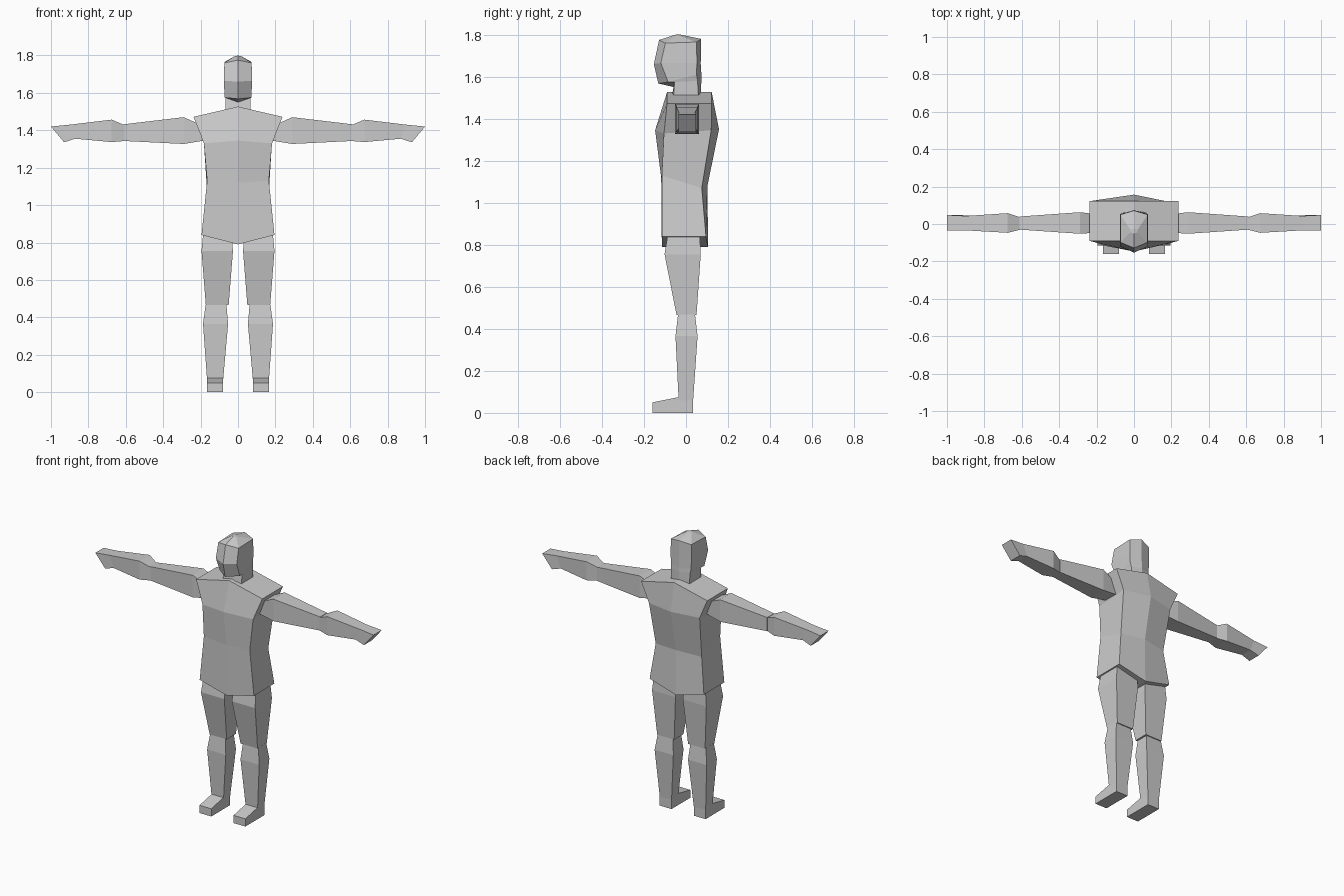
import bpy

if "Cube" in bpy.data.objects:
    bpy.data.objects.remove(bpy.data.objects["Cube"])

grey = bpy.data.materials.new("light_grey")
grey.diffuse_color = (0.6, 0.6, 0.6, 1)
grey.use_nodes = True
grey.node_tree.nodes["Principled BSDF"].inputs["Base Color"].default_value = grey.diffuse_color


def add_mesh(name, verts, faces):
    mesh = bpy.data.meshes.new(name)
    mesh.from_pydata(verts, [], faces)
    mesh.materials.append(grey)
    obj = bpy.data.objects.new(name, mesh)
    bpy.context.collection.objects.link(obj)
    # consistent outward normals
    bpy.context.view_layer.objects.active = obj
    obj.select_set(True)
    bpy.ops.object.mode_set(mode='EDIT')
    bpy.ops.mesh.select_all(action='SELECT')
    bpy.ops.mesh.normals_make_consistent(inside=False)
    bpy.ops.object.mode_set(mode='OBJECT')
    obj.select_set(False)
    return obj


def bridge(count, n):
    """Quads joining successive rings of n points."""
    return [(r * n + i, r * n + (i + 1) % n, (r + 1) * n + (i + 1) % n, (r + 1) * n + i)
            for r in range(count - 1) for i in range(n)]


def ridged_body(name, levels):
    """Six-sided loft; each level: half width, then (y, z) of front centre,
    front corner, back corner, back centre."""
    verts = []
    for w, fc, fs, bs, bc in levels:
        verts += [(0, *fc), (w, *fs), (w, *bs), (0, *bc), (-w, *bs), (-w, *fs)]
    faces = bridge(len(levels), 6)
    for o in (0, 6 * (len(levels) - 1)):
        faces += [(o, o + 1, o + 2, o + 3), (o + 3, o + 4, o + 5, o)]
    add_mesh(name, verts, faces)


def limb(name, rings):
    """Four-sided loft made on both sides of the body."""
    n = len(rings)
    faces = bridge(n, 4) + [(0, 1, 2, 3), tuple(range(4 * n - 4, 4 * n))]
    for side, s in (("left", 1), ("right", -1)):
        add_mesh(f"{side}_{name}", [(s * x, y, z) for r in rings for x, y, z in r], faces)


def flat(z, x0, x1, y0, y1):
    return [(x0, y0, z), (x1, y0, z), (x1, y1, z), (x0, y1, z)]


def upright(xb, xt, z0, z1, y0, y1):
    return [(xb, y0, z0), (xb, y1, z0), (xt, y1, z1), (xt, y0, z1)]


# Torso: hem, waist, chest, shoulders
ridged_body("torso", [
    (0.195, (-0.115, 0.79), (-0.115, 0.84), (0.095, 0.84), (0.105, 0.79)),
    (0.165, (-0.118, 1.12), (-0.115, 1.13), (0.075, 1.07), (0.102, 1.08)),
    (0.182, (-0.147, 1.345), (-0.105, 1.33), (0.12, 1.345), (0.157, 1.35)),
    (0.238, (-0.09, 1.527), (-0.09, 1.472), (0.122, 1.472), (0.122, 1.527)),
])

# Neck and head: neck base, under the jaw, jaw, cheeks, crown
ridged_body("neck_and_head", [
    (0.065, (-0.07, 1.49), (-0.06, 1.49), (0.06, 1.49), (0.07, 1.49)),
    (0.068, (-0.055, 1.55), (-0.055, 1.575), (0.055, 1.58), (0.073, 1.58)),
    (0.072, (-0.132, 1.568), (-0.085, 1.575), (0.05, 1.61), (0.074, 1.60)),
    (0.075, (-0.153, 1.66), (-0.12, 1.665), (0.052, 1.665), (0.07, 1.66)),
    (0.073, (-0.128, 1.775), (-0.098, 1.76), (0.05, 1.765), (0.072, 1.78)),
    (0.02, (-0.05, 1.80), (-0.045, 1.795), (-0.03, 1.795), (-0.025, 1.80)),
])

# Arms
limb("upper_arm", [
    upright(0.18, 0.18, 1.345, 1.42, -0.045, 0.05),
    upright(0.29, 0.29, 1.327, 1.47, -0.052, 0.063),
    upright(0.612, 0.612, 1.343, 1.432, -0.03, 0.04),
])
limb("forearm_and_hand", [
    upright(0.605, 0.605, 1.343, 1.427, -0.03, 0.035),
    upright(0.675, 0.675, 1.337, 1.457, -0.047, 0.058),
    upright(0.87, 0.90, 1.355, 1.43, -0.034, 0.043),
    upright(0.93, 1.00, 1.336, 1.42, -0.036, 0.048),
])

# Legs
limb("thigh", [
    flat(0.86, 0.035, 0.185, -0.085, 0.065),
    flat(0.755, 0.027, 0.195, -0.102, 0.07),
    flat(0.465, 0.05, 0.172, -0.045, 0.05),
])
limb("shin", [
    flat(0.468, 0.062, 0.173, -0.038, 0.043),
    flat(0.365, 0.053, 0.187, -0.05, 0.055),
    flat(0.06, 0.08, 0.165, -0.035, 0.034),
])

# Feet: side profile of heel, ankle and toe, stretched across the foot
profile = [(0.034, 0.0), (0.034, 0.075), (-0.035, 0.075), (-0.16, 0.05), (-0.16, 0.0)]
for side, s in (("left", 1), ("right", -1)):
    verts = [(s * x, y, z) for x in (0.08, 0.165) for y, z in profile]
    add_mesh(f"{side}_foot", verts, bridge(2, 5) + [tuple(range(5)), tuple(range(5, 10))])
